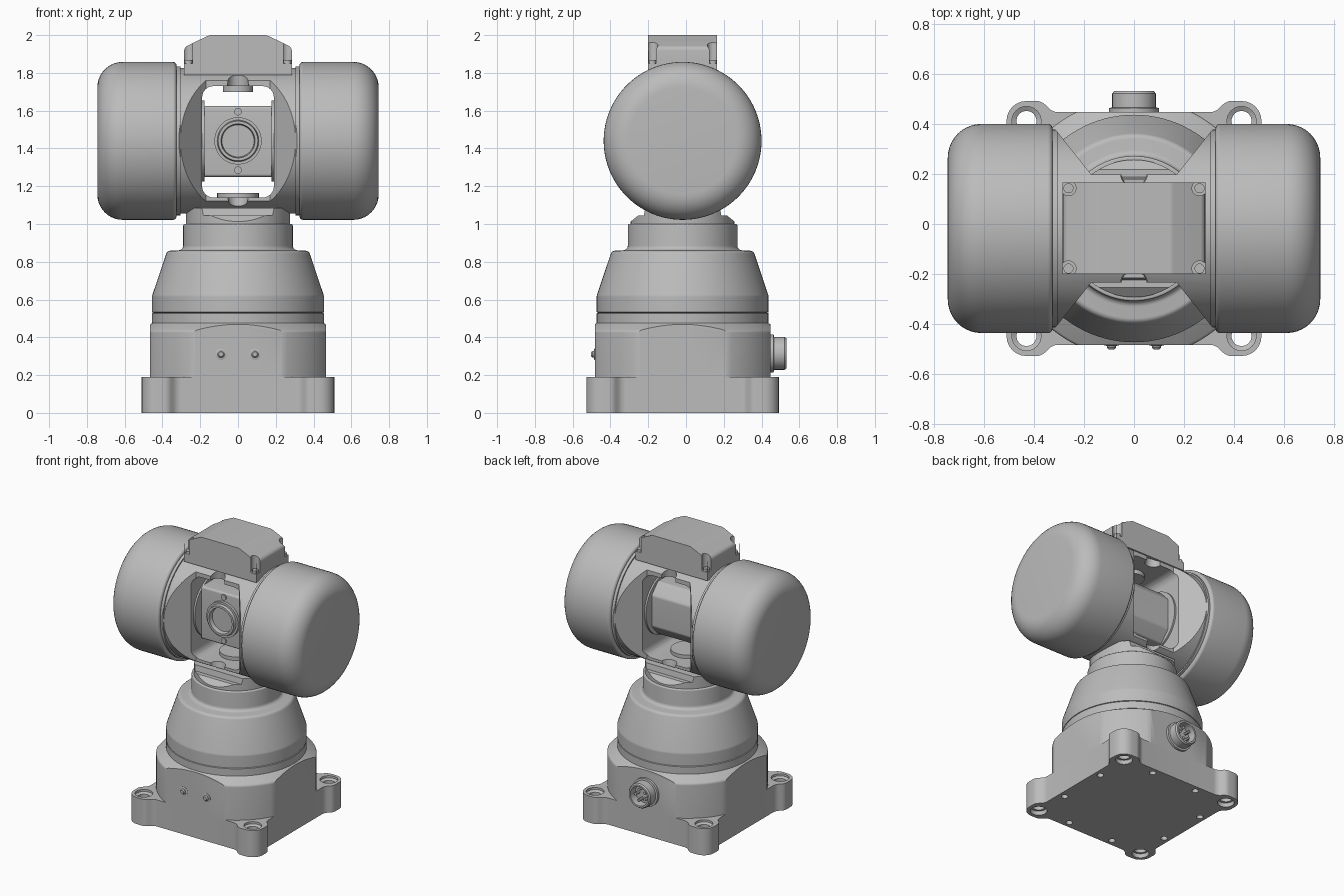
import bpy, bmesh, math
from mathutils import Vector

if "Cube" in bpy.data.objects:
    bpy.data.objects.remove(bpy.data.objects["Cube"])

CY = -0.018      # y of the main axis
HZ = 1.44        # height of the drum axis
parts = []

grey = bpy.data.materials.new("light_grey")
grey.use_nodes = True
grey.diffuse_color = (0.5, 0.5, 0.5, 1)
grey.node_tree.nodes["Principled BSDF"].inputs["Base Color"].default_value = (0.5, 0.5, 0.5, 1)


def fillet(pts, closed=True, steps=6):
    """Round each (a, b, radius) corner of a 2D path; (a, b) stays sharp."""
    out, n = [], len(pts)
    for i, p in enumerate(pts):
        c = Vector(p[:2])
        if len(p) < 3 or (not closed and i in (0, n - 1)):
            out.append(c)
            continue
        u = (Vector(pts[i - 1][:2]) - c).normalized()
        v = (Vector(pts[(i + 1) % n][:2]) - c).normalized()
        half = u.angle(v) / 2
        centre = c + (u + v).normalized() * p[2] / math.sin(half)
        t = p[2] / math.tan(half)
        a, b = c + u * t - centre, c + v * t - centre
        sweep = a.angle_signed(b)
        for k in range(steps + 1):
            ang = -sweep * k / steps
            out.append(centre + Vector((a.x * math.cos(ang) - a.y * math.sin(ang),
                                        a.x * math.sin(ang) + a.y * math.cos(ang))))
    return out


def place(axis, a, b, h):
    return {"X": (h, a, b), "Y": (a, h, b), "Z": (a, b, h)}[axis]


def finish(name, bm):
    bmesh.ops.remove_doubles(bm, verts=bm.verts, dist=1e-5)
    bmesh.ops.recalc_face_normals(bm, faces=bm.faces)
    mesh = bpy.data.meshes.new(name)
    bm.to_mesh(mesh)
    bm.free()
    mesh.materials.append(grey)
    ob = bpy.data.objects.new(name, mesh)
    bpy.context.collection.objects.link(ob)
    parts.append(ob)
    return ob


def prism(name, pts, axis, lo, hi):
    bm = bmesh.new()
    ends = [[bm.verts.new(place(axis, a, b, h)) for a, b in pts] for h in (lo, hi)]
    for loop in ends:
        bm.faces.new(loop)
    for i in range(len(pts)):
        j = (i + 1) % len(pts)
        bm.faces.new((ends[0][i], ends[0][j], ends[1][j], ends[1][i]))
    return finish(name, bm)


def lathe(name, profile, axis="Z", loc=(0, 0, 0), segs=72):
    """Revolve (radius, height) points, starting and ending on the axis."""
    bm = bmesh.new()
    vs = [bm.verts.new(place(axis, r, 0, h)) for r, h in profile]
    es = [bm.edges.new(pair) for pair in zip(vs, vs[1:])]
    bmesh.ops.spin(bm, geom=vs + es, cent=(0, 0, 0), axis=place(axis, 0, 0, 1),
                   angle=math.tau, steps=segs)
    bmesh.ops.translate(bm, verts=bm.verts, vec=loc)
    return finish(name, bm)


def disc(name, r, lo, hi, axis="Z", loc=(0, 0, 0), top=None, segs=32):
    return lathe(name, [(0, lo), (r, lo), (top or r, hi), (0, hi)], axis, loc, segs)


def box(name, x, y, z):
    return prism(name, [(x[0], y[0]), (x[1], y[0]), (x[1], y[1]), (x[0], y[1])], "Z", *z)


def boolean(ob, others, op="DIFFERENCE"):
    for other in others:
        mod = ob.modifiers.new("cut", "BOOLEAN")
        mod.operation, mod.solver, mod.object = op, "EXACT", other
    dg = bpy.context.evaluated_depsgraph_get()
    ob.data = bpy.data.meshes.new_from_object(ob.evaluated_get(dg))
    ob.modifiers.clear()
    for other in others:
        parts.remove(other)
        bpy.data.objects.remove(other)


def mirrored(half):
    """Complete an outline from its first quadrant, listed counter-clockwise."""
    flip = lambda pts, sx, sy: [(p[0] * sx, p[1] * sy, *p[2:]) for p in pts]
    return (half + flip(half[::-1], -1, 1) + flip(half, -1, -1) + flip(half[::-1], 1, -1))


# Base plate with corner lugs, counterbored bolt holes and underside holes
corner = [(0.465, 0.325, 0.06), (0.51, 0.37, 0.05), (0.51, 0.51, 0.08),
          (0.37, 0.51, 0.05), (0.325, 0.465, 0.06)]
plate = prism("base_plate", [(p.x, p.y + CY) for p in fillet(mirrored(corner))], "Z", 0, 0.19)
holes = []
for sx in (-1, 1):
    for sy in (-1, 1):
        at = (sx * 0.43, CY + sy * 0.43, 0)
        holes.append(lathe("bolt_hole", [(0, -0.01), (0.055, -0.01), (0.055, 0.03), (0.04, 0.03),
                                         (0.04, 0.165), (0.058, 0.175), (0.058, 0.2), (0, 0.2)],
                           "Z", at, 32))
        for hx, hy in ((0.18, 0.42), (0.42, 0.18)):
            holes.append(disc("small_hole", 0.022, -0.01, 0.06,
                              loc=(sx * hx, CY + sy * hy, 0), segs=20))
boolean(plate, holes)

# Lower body: round with four flats
lower = lathe("lower_body", fillet([(0, 0.18), (0.52, 0.18), (0.52, 0.435, 0.02),
                                    (0.455, 0.475), (0, 0.475)], False), loc=(0, CY, 0), segs=96)
boolean(lower, [box("flats", (-0.465, 0.465), (CY - 0.465, CY + 0.465), (0.1, 0.6))], "INTERSECT")

# Tapered turret and neck
lathe("turret", fillet([(0, 0.46), (0.455, 0.46), (0.455, 0.527), (0.447, 0.53), (0.455, 0.533),
                        (0.455, 0.62, 0.04), (0.375, 0.858, 0.025), (0.29, 0.862, 0.025),
                        (0.29, 1.0, 0.008), (0, 1.0)], False), loc=(0, CY, 0), segs=96)
saddle_half = [(0.285, 0.99), (0.285, 1.005), (0.235, 1.045), (0.205, 1.045), (0.195, 1.1)]
saddle_outline = [(CY + a, b) for a, b in saddle_half] + [(CY - a, b) for a, b in saddle_half[::-1]]
saddle = prism("neck_saddle", saddle_outline, "X", -0.4, 0.4)
boolean(saddle, [disc("neck_round", 0.275, 0.98, 1.085, loc=(0, CY, 0), segs=72)], "INTERSECT")

# Yoke: cross cylinder with slanted sides, a through window and pin notches
yoke = disc("yoke", 0.385, -0.33, 0.33, "X", (0, CY, HZ), segs=96)
waist = mirrored([(0.36, 0.45), (0.345, 0.435), (0.17, 0.215)])
boolean(yoke, [prism("waist", [(a, b + CY) for a, b in waist], "Z", 0.9, 2.0)], "INTERSECT")
window = fillet([(-0.19, 1.14, 0.06), (0.19, 1.14, 0.06), (0.19, 1.73, 0.06), (-0.19, 1.73, 0.06)])
cuts = [prism("window", window, "Y", -0.6, 0.6)]
for s in (-1, 1):
    cuts.append(disc("upper_notch", 0.06, 1.70, 1.785, loc=(0, CY + s * 0.215, 0), top=0.05))
    cuts.append(disc("lower_notch", 0.045, 1.095, 1.17, loc=(0, CY + s * 0.215, 0), top=0.06))
boolean(yoke, cuts)
disc("lower_pivot", 0.11, 1.13, 1.165, loc=(0, CY, 0))
disc("upper_pivot", 0.08, 1.70, 1.75, loc=(0, CY, 0))

# Side drums, collars and tilt discs
for s, side in ((1, "left"), (-1, "right")):
    drum = fillet([(0, 0.325), (0.418, 0.325, 0.02), (0.418, 0.745, 0.135), (0, 0.745)], False, 10)
    lathe(side + "_drum", [(r, s * h) for r, h in drum], "X", (0, CY, HZ), 96)
    ring = lathe(side + "_collar", [(0, s * 0.305), (0.395, s * 0.305), (0.395, s * 0.34), (0, s * 0.34)],
                 "X", (0, CY, HZ), 96)
    boolean(ring, [prism("waist", [(a, b + CY) for a, b in waist], "Z", 0.9, 2.0)], "INTERSECT")
    disc(side + "_tilt_disc", 0.215, s * 0.178, s * 0.195, "X", (0, CY, HZ), segs=64)

# Top cover with screw pockets
roof = [(0.285, 1.79), (0.285, 1.935, 0.03), (0.225, 1.965, 0.03), (0.15, 2.0, 0.04)]
cover = prism("top_cover", fillet(roof + [(-p[0], *p[1:]) for p in roof[::-1]]), "Y", -0.2, 0.165)
spots = [(x, y) for x in (-0.262, 0.262) for y in (-0.178, 0.143)]
boolean(cover, [disc("pocket", 0.03, 1.85, 2.1, loc=(x, y, 0)) for x, y in spots])
for x, y in spots:
    disc("cover_screw", 0.02, 1.84, 1.868, loc=(x, y, 0), segs=20)

# Camera block in the window, with lens rings and screws
block = [(CY - 0.14, 1.25, 0.015), (CY + 0.08, 1.25, 0.02), (CY + 0.15, 1.33, 0.03),
         (CY + 0.15, 1.55, 0.03), (CY + 0.08, 1.625, 0.02), (CY - 0.14, 1.625, 0.015)]
prism("camera_block", fillet(block), "X", -0.178, 0.178)
lathe("lens", [(0, -0.15), (0.085, -0.15), (0.09, -0.18), (0.105, -0.18), (0.11, -0.16),
               (0.125, -0.16), (0.125, -0.12), (0, -0.12)], "Y", (0, CY, HZ), 64)
for z in (1.285, 1.595):
    disc("block_screw", 0.02, -0.148, -0.12, "Y", (0, CY, z), segs=20)

# Front plugs
for x in (-0.09, 0.09):
    lathe("front_plug", [(0, -0.502), (0.012, -0.502), (0.018, -0.494), (0.018, -0.488),
                         (0.03, -0.485), (0.03, -0.47), (0, -0.47)], "Y", (x, 0, 0.31), 24)

# Rear connector with pins
lathe("rear_connector", [(0, 0.43), (0.1, 0.43), (0.1, 0.464), (0.087, 0.466), (0.087, 0.522),
                         (0.08, 0.532), (0.068, 0.532), (0.066, 0.475), (0, 0.475)],
      "Y", (0, 0, 0.315), 48)
for k in range(5):
    a = math.tau * k / 5
    disc("connector_pin", 0.01, 0.47, 0.515, "Y",
         (0.04 * math.cos(a), 0, 0.315 + 0.04 * math.sin(a)), segs=12)

# Smooth shading with sharp edges kept
bpy.ops.object.select_all(action="DESELECT")
for ob in parts:
    ob.select_set(True)
bpy.context.view_layer.objects.active = parts[0]
bpy.ops.object.shade_smooth_by_angle(angle=math.radians(30))
